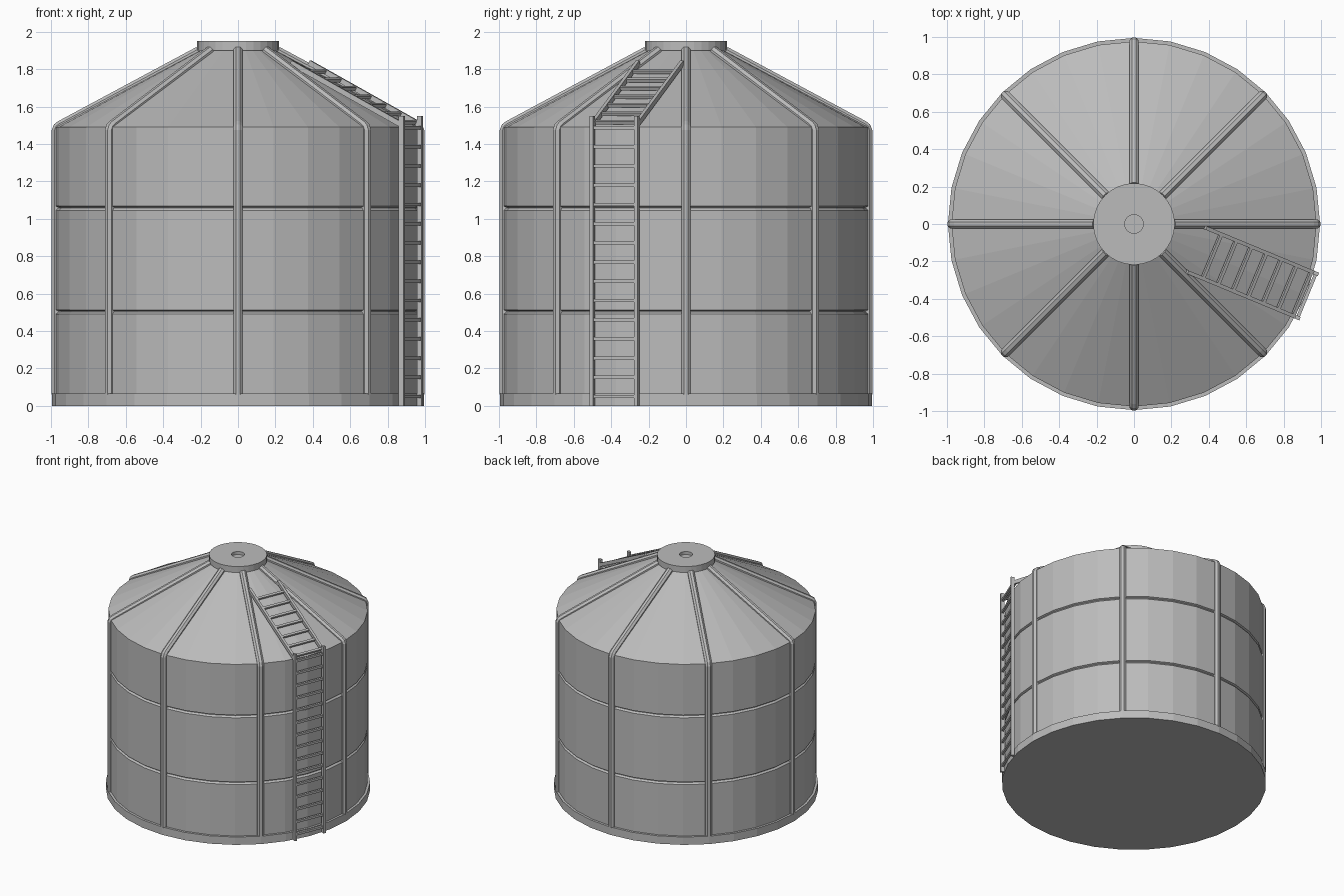
import bpy, bmesh
from math import radians, cos, sin, pi
from mathutils import Vector, Matrix

old = bpy.data.objects.get("Cube")
if old:
    bpy.data.objects.remove(old, do_unlink=True)

metal = bpy.data.materials.new("galvanised_grey")
metal.use_nodes = True
colour = (0.5, 0.5, 0.5, 1)
metal.diffuse_color = colour
metal.node_tree.nodes["Principled BSDF"].inputs["Base Color"].default_value = colour

SIDES = 32


def finish(name, bm):
    bmesh.ops.remove_doubles(bm, verts=bm.verts, dist=1e-5)
    bmesh.ops.recalc_face_normals(bm, faces=bm.faces)
    mesh = bpy.data.meshes.new(name)
    bm.to_mesh(mesh)
    bm.free()
    mesh.materials.append(metal)
    obj = bpy.data.objects.new(name, mesh)
    bpy.context.collection.objects.link(obj)
    return obj


def lathe(name, profile, sides=SIDES):
    """Spin a (radius, height) profile around the z axis."""
    bm = bmesh.new()
    verts = [bm.verts.new((r, 0, z)) for r, z in profile]
    edges = [bm.edges.new(pair) for pair in zip(verts, verts[1:])]
    bmesh.ops.spin(bm, geom=verts + edges, cent=(0, 0, 0), axis=(0, 0, 1),
                   angle=2 * pi, steps=sides, use_merge=True)
    return finish(name, bm)


def bar(bm, start, end, side, width, depth):
    """Add a rectangular bar between two points; side is its width axis."""
    start, end = Vector(start), Vector(end)
    along = (end - start).normalized()
    out = along.cross(side).normalized()
    rot = Matrix((side, out, along)).transposed().to_4x4()
    size = Matrix.Diagonal((width, depth, (end - start).length, 1))
    bmesh.ops.create_cube(bm, size=1,
                          matrix=Matrix.Translation((start + end) / 2) @ rot @ size)


# Foundation ring
lathe("base_plate", [(0, 0), (0.995, 0), (0.995, 0.065), (0, 0.065)])

# Wall with two pressed grooves
WALL, EAVE = 0.976, 1.49
wall = [(WALL, 0.06)]
for z in (0.505, 1.06):
    wall += [(WALL, z - 0.014), (WALL - 0.013, z - 0.002),
             (WALL - 0.013, z + 0.002), (WALL, z + 0.008)]
lathe("tank_wall", wall + [(WALL, EAVE)])

# Conical roof
lathe("roof", [(WALL, EAVE), (0.18, 1.912)])

# Top cap with a small central recess
lathe("roof_cap", [(0, 1.9), (0.218, 1.9), (0.218, 1.95), (0.05, 1.95),
                   (0.05, 1.925), (0, 1.925)])

# Eight ribs running up the wall and over the roof
RIB = 0.025
path = [(0.971, 0.06), (0.971, 1.475), (0.965, 1.489), (0.95, 1.5), (0.21, 1.897)]
bm = bmesh.new()
for k in range(8):
    turn = Matrix.Rotation(k * pi / 4, 3, 'Z')
    rings = []
    for i, (r, z) in enumerate(path):
        a = Vector(path[max(i - 1, 0)])
        b = Vector(path[min(i + 1, len(path) - 1)])
        d = (b - a).normalized()
        ring = []
        for s in range(8):
            t = (s + 0.5) * pi / 4
            n, w = RIB * cos(t) / cos(pi / 8), RIB * sin(t) / cos(pi / 8)
            ring.append(bm.verts.new(turn @ Vector((r + n * d.y, w, z - n * d.x))))
        rings.append(ring)
    for lo, hi in zip(rings, rings[1:]):
        for s in range(8):
            bm.faces.new((lo[s], lo[s - 1], hi[s - 1], hi[s]))
    bm.faces.new(rings[0])
    bm.faces.new(rings[-1])
finish("ribs", bm)

# Ladder frame: radial and sideways directions
ANGLE = radians(-22.5)
radial = Vector((cos(ANGLE), sin(ANGLE), 0))
side = Vector((-sin(ANGLE), cos(ANGLE), 0))
up = Vector((0, 0, 1))
HALF = 0.128


def ladder(name, foot, top, first, step, count):
    """Ladder between two (radius, height) points with evenly spaced rungs."""
    bm = bmesh.new()
    a = radial * foot[0] + up * foot[1]
    b = radial * top[0] + up * top[1]
    along = (b - a).normalized()
    for s in (-HALF, HALF):
        bar(bm, a + side * s, b + side * s, side, 0.02, 0.028)
    for k in range(count):
        c = a + along * (first + step * k)
        bar(bm, c - side * HALF, c + side * HALF, along, 0.018, 0.018)
    finish(name, bm)


ladder("wall_ladder", (1.0, 0), (1.0, 1.55), 0.05, 0.1027, 15)
ladder("roof_ladder", (1.0, 1.503), (0.36, 1.835), 0.03, 0.098, 7)
